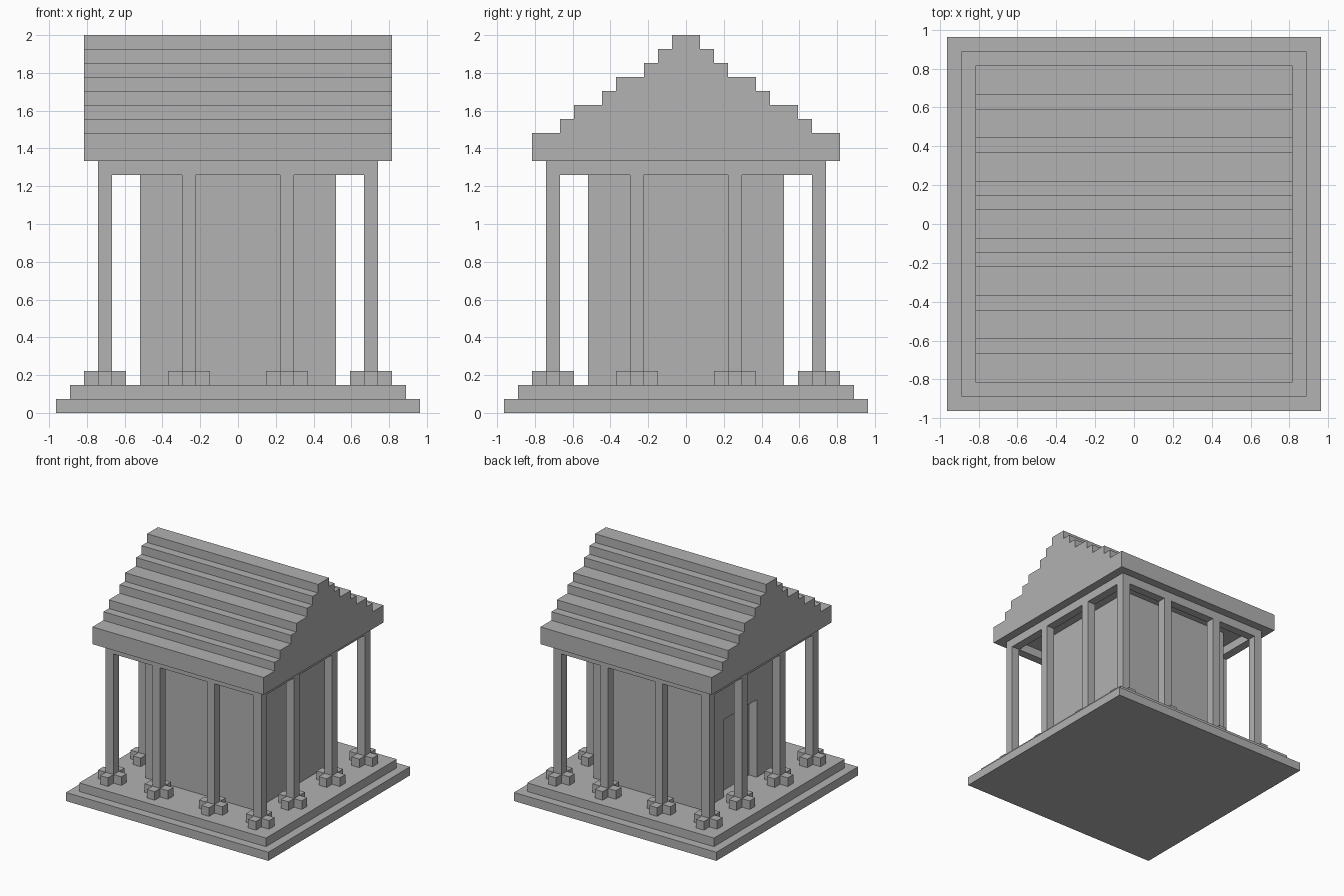
import bpy
import bmesh
from mathutils import Vector

cube = bpy.data.objects.get("Cube")
if cube:
    bpy.data.objects.remove(cube, do_unlink=True)

U = 2 / 27  # one block; all sizes below are counted in blocks

stone = bpy.data.materials.new("grey_stone")
stone.use_nodes = True
GREY = (0.445, 0.445, 0.445, 1)
stone.diffuse_color = GREY
stone.node_tree.nodes["Principled BSDF"].inputs["Base Color"].default_value = GREY


def add_box(bm, lo, hi):
    lo, hi = Vector(lo) * U, Vector(hi) * U
    verts = bmesh.ops.create_cube(bm, size=1)["verts"]
    for v in verts:
        v.co = Vector((hi[i] if v.co[i] > 0 else lo[i]) for i in range(3))


def extrude_outline(bm, points, half, axis_x=True):
    """Extrude a closed outline symmetrically along x (y, z points) or z."""
    verts = [bm.verts.new(Vector((-half, a, b)) * U) for a, b in points]
    face = bm.faces.new(verts)
    top = bmesh.ops.extrude_face_region(bm, geom=[face], use_keep_orig=True)["geom"]
    moved = [g for g in top if isinstance(g, bmesh.types.BMVert)]
    bmesh.ops.translate(bm, verts=moved, vec=(2 * half * U, 0, 0))
    bmesh.ops.recalc_face_normals(bm, faces=bm.faces[:])


def finish(bm, name):
    mesh = bpy.data.meshes.new(name)
    bm.to_mesh(mesh)
    bm.free()
    mesh.materials.append(stone)
    obj = bpy.data.objects.new(name, mesh)
    bpy.context.collection.objects.link(obj)
    return obj


# Stepped base
for name, half, z in (("lower_step", 13, 0), ("upper_step", 12, 1)):
    bm = bmesh.new()
    add_box(bm, (-half, -half, z), (half, half, z + 1))
    finish(bm, name)

# Inner chamber with a recessed doorway on the -x wall
bm = bmesh.new()
add_box(bm, (-7, -7, 2), (7, 7, 18))
for point, normal in (((0, -3, 0), (0, 1, 0)), ((0, 3, 0), (0, 1, 0)), ((0, 0, 11), (0, 0, 1))):
    bmesh.ops.bisect_plane(bm, geom=bm.verts[:] + bm.edges[:] + bm.faces[:],
                           plane_co=Vector(point) * U, plane_no=normal)
door = []
for f in bm.faces:
    c = f.calc_center_median() / U
    if f.normal.x < -0.9 and abs(c.y) < 3 and c.z < 11:
        door.append(f)
inner = bmesh.ops.extrude_discrete_faces(bm, faces=door)["faces"]
bmesh.ops.translate(bm, verts=list({v for f in inner for v in f.verts}), vec=(U, 0, 0))
bmesh.ops.recalc_face_normals(bm, faces=bm.faces[:])
finish(bm, "chamber")

# Columns around the edge, each with a cross-shaped foot
rows = (-9.5, -3.5, 3.5, 9.5)
spots = [(x, y) for x in rows for y in rows if max(abs(x), abs(y)) > 9]
bm = bmesh.new()
add_box(bm, (-0.5, -0.5, 2), (0.5, 0.5, 17))
for dx, dy in ((1, 0), (-1, 0), (0, 1), (0, -1)):
    add_box(bm, (dx - 0.5, dy - 0.5, 2), (dx + 0.5, dy + 0.5, 3))
column = finish(bm, "column")
for i, (x, y) in enumerate(spots):
    obj = column if i == 0 else column.copy()
    if i:
        bpy.context.collection.objects.link(obj)
    obj.location = (x * U, y * U, 0)

# Beam ring resting on the columns
bm = bmesh.new()
for s in (-1, 1):
    a, b = sorted((9 * s, 10 * s))
    add_box(bm, (-10, a, 17), (10, b, 18))
    add_box(bm, (a, -9, 17), (b, 9, 18))
finish(bm, "beam")

# Stepped gable roof, one outline extruded along the ridge
half_outline = []
z = 18
for half, height in ((11, 2), (9, 1), (8, 1), (6, 1), (5, 1), (3, 1), (2, 1), (1, 1)):
    half_outline += [(half, z), (half, z + height)]
    z += height
outline = half_outline + [(-y, h) for y, h in reversed(half_outline)]
bm = bmesh.new()
extrude_outline(bm, outline, 11)
finish(bm, "roof")
